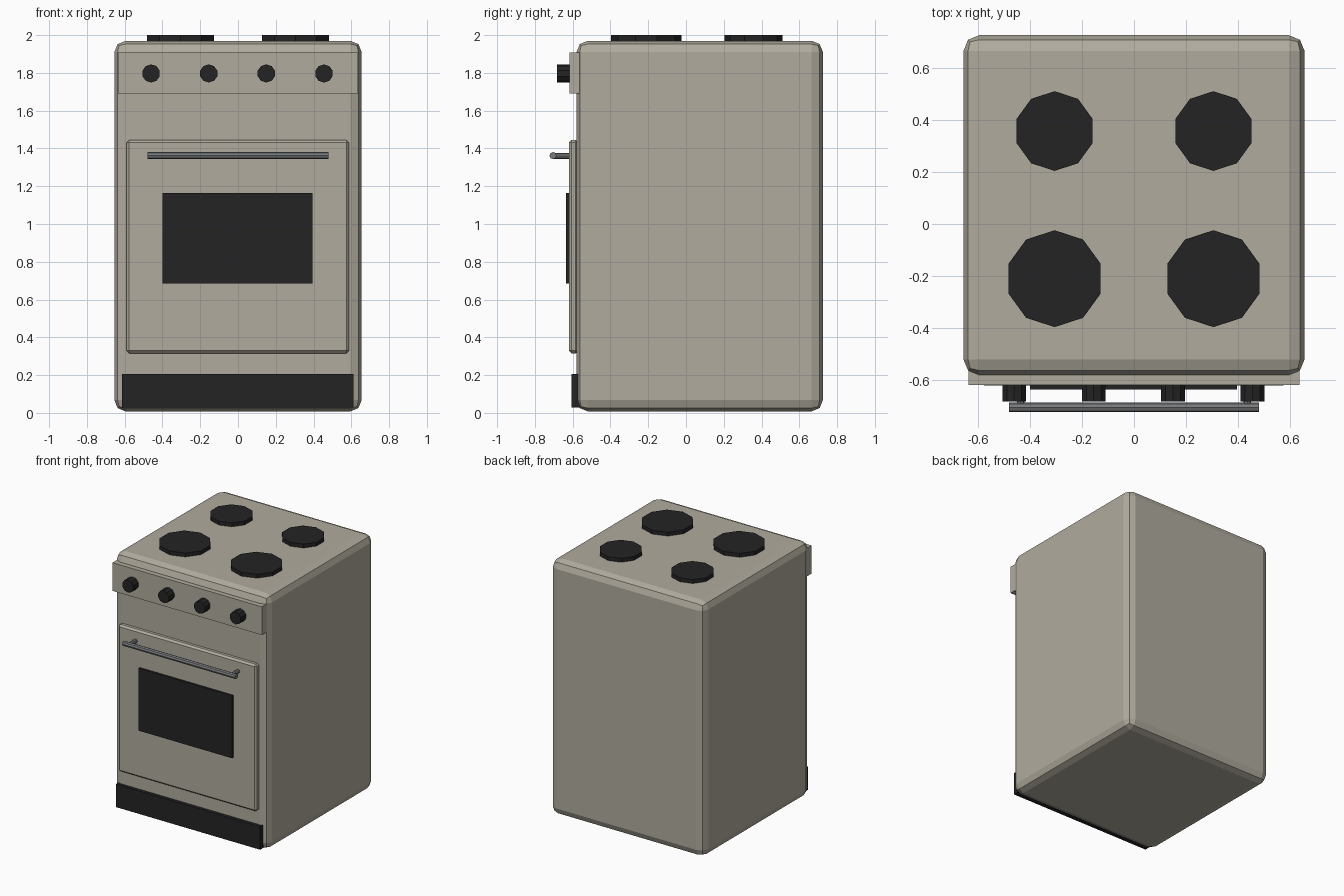
import bpy
from math import radians, pi

cube = bpy.data.objects.get("Cube")
if cube:
    bpy.data.objects.remove(cube, do_unlink=True)


def material(name, rgb):
    mat = bpy.data.materials.new(name)
    mat.use_nodes = True
    colour = (*rgb, 1)
    mat.diffuse_color = colour
    mat.node_tree.nodes["Principled BSDF"].inputs["Base Color"].default_value = colour
    return mat


enamel = material("warm grey enamel", (0.44, 0.41, 0.345))
black = material("matt black", (0.017, 0.017, 0.017))
steel = material("grey steel", (0.19, 0.195, 0.2))


def box(name, mat, x, y, z, bevel=0, segments=1):
    """Box from (min, max) ranges, with an optional bevel."""
    ranges = (x, y, z)
    bpy.ops.mesh.primitive_cube_add(size=1, location=[(a + b) / 2 for a, b in ranges])
    obj = bpy.context.object
    obj.name = name
    obj.scale = [b - a for a, b in ranges]
    bpy.ops.object.transform_apply(location=False, rotation=False, scale=True)
    obj.data.materials.append(mat)
    if bevel:
        mod = obj.modifiers.new("rounded edges", "BEVEL")
        mod.width, mod.segments = bevel, segments
    return obj


def cylinder(name, mat, centre, radius, depth, sides, axis="Z", spin=0):
    """Faceted cylinder along one axis."""
    tilt = {"X": (0, pi / 2, 0), "Y": (pi / 2, 0, 0), "Z": (0, 0, spin)}[axis]
    bpy.ops.mesh.primitive_cylinder_add(vertices=sides, radius=radius, depth=depth,
                                        location=centre, rotation=tilt)
    obj = bpy.context.object
    obj.name = name
    obj.data.materials.append(mat)
    return obj


# Cabinet with rounded edges
box("cabinet", enamel, (-0.655, 0.655), (-0.58, 0.725), (0.008, 1.97), 0.06, 2)

# Front panels
box("control_panel", enamel, (-0.635, 0.635), (-0.618, -0.56), (1.69, 1.907))
box("oven_door", enamel, (-0.59, 0.588), (-0.62, -0.57), (0.315, 1.445), 0.014)
box("oven_window", black, (-0.4, 0.395), (-0.636, -0.61), (0.685, 1.165))
box("kick_plate", black, (-0.615, 0.612), (-0.605, -0.56), (0.028, 0.205))

# Control knobs
for i in range(4):
    cylinder(f"knob_{i + 1}", black, (-0.46 + 0.305 * i, -0.645, 1.797), 0.048, 0.075, 10, "Y")

# Door handle on two posts
cylinder("handle_bar", steel, (0, -0.704, 1.362), 0.019, 0.96, 8, "X")
for side, label in ((-1, "right"), (1, "left")):
    cylinder(f"handle_post_{label}", steel, (side * 0.435, -0.657, 1.36), 0.015, 0.09, 8, "Y")

# Hot plates: large in front, small behind
for side, label in ((-1, "right"), (1, "left")):
    for row, y, radius in (("front", -0.21, 0.186), ("back", 0.357, 0.153)):
        cylinder(f"hot_plate_{row}_{label}", black, (side * 0.305, y, 1.98), radius, 0.04, 10)
